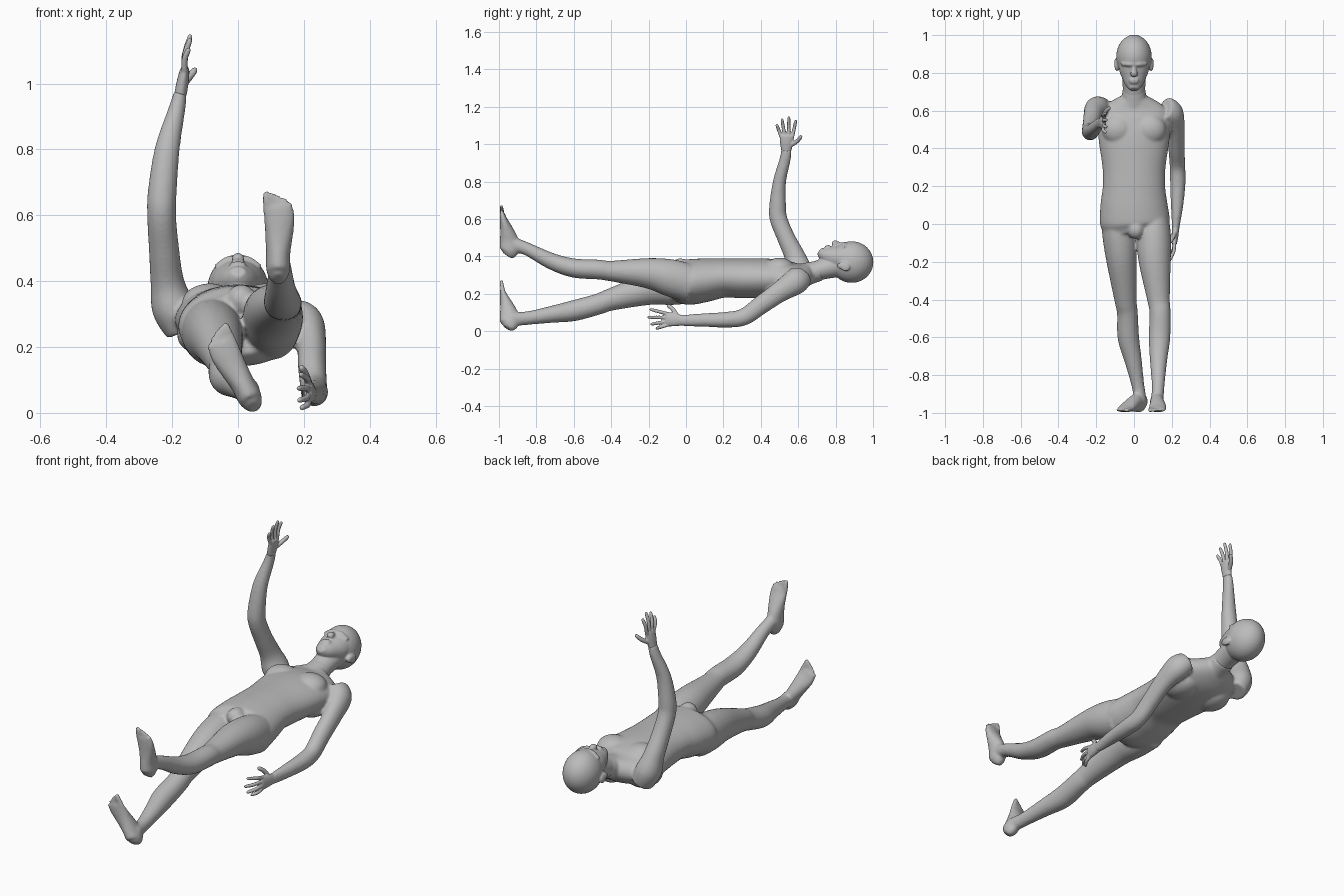
import bpy, bmesh, math
from mathutils import Vector, Matrix

skin = bpy.data.materials.new("plain grey")
skin.diffuse_color = (0.5, 0.5, 0.5, 1)
X, Y, Z = Vector((1, 0, 0)), Vector((0, 1, 0)), Vector((0, 0, 1))


def spline(pts, steps=5):
    """Catmull-Rom through sections of (x, y, z, radius a, radius b)."""
    p = [pts[0]] + list(pts) + [pts[-1]]
    out = []
    for i in range(1, len(p) - 2):
        for k in range(steps):
            t = k / steps
            out.append([0.5 * (2 * b + (c - a) * t + (2 * a - 5 * b + 4 * c - d) * t * t
                               + (3 * b - a - 3 * c + d) * t ** 3)
                        for a, b, c, d in zip(*p[i - 1:i + 3])])
    return out + [list(pts[-1])]


def loft(bm, pts, side=X, n=24):
    """Closed tube of ellipses; radius a lies along side."""
    s = spline(pts)
    rings = []
    for i, q in enumerate(s):
        t = (Vector(s[min(i + 1, len(s) - 1)][:3]) - Vector(s[max(i - 1, 0)][:3])).normalized()
        u = (side - t * side.dot(t)).normalized()
        w = t.cross(u)
        rings.append([bm.verts.new(Vector(q[:3]) + u * q[3] * math.cos(2 * math.pi * k / n)
                                   + w * q[4] * math.sin(2 * math.pi * k / n)) for k in range(n)])
    for r0, r1 in zip(rings, rings[1:]):
        for k in range(n):
            bm.faces.new((r0[k], r0[(k + 1) % n], r1[(k + 1) % n], r1[k]))
    bm.faces.new(rings[0][::-1])
    bm.faces.new(rings[-1])


def ball(bm, c, r):
    m = Matrix.Translation(c) @ Matrix.Diagonal((*r, 1))
    bmesh.ops.create_uvsphere(bm, u_segments=32, v_segments=20, radius=1, matrix=m)


def digit(bm, a, b, r, bend=Vector((0, 0, 0))):
    """Finger or toe from a to b with a rounded tip."""
    a, b = Vector(a), Vector(b)
    m = (a + b) / 2 + bend
    loft(bm, [(*a, r, r), (*m, r, r), (*a.lerp(b, .9), r * .85, r * .85), (*b, r * .35, r * .35)],
         side=Vector((.6, .5, .62)), n=12)


def finish(bm, name, voxel, smooth):
    """Fuse the overlapping volumes into one smooth skin."""
    bmesh.ops.recalc_face_normals(bm, faces=bm.faces)
    me = bpy.data.meshes.new(name)
    bm.to_mesh(me)
    bm.free()
    me.materials.append(skin)
    ob = bpy.data.objects.new(name, me)
    bpy.context.collection.objects.link(ob)
    mod = ob.modifiers.new("fuse", 'REMESH')
    mod.mode, mod.voxel_size, mod.use_smooth_shade = 'VOXEL', voxel, True
    mod = ob.modifiers.new("soften", 'SMOOTH')
    mod.factor, mod.iterations = 0.5, smooth
    return ob


# Torso
bm = bmesh.new()
loft(bm, [(0, .67, .32, .075, .05), (0, .62, .297, .16, .07), (0, .56, .285, .19, .09),
          (0, .45, .283, .188, .105), (0, .3, .283, .167, .106), (0, .2, .285, .165, .105),
          (0, .1, .273, .178, .117), (.005, 0, .262, .183, .12), (.01, -.06, .27, .14, .09)], n=40)
for sx in (-1, 1):                                   # chest and shoulder blades
    ball(bm, (sx * .085, .5, .335), (.085, .08, .058))
    ball(bm, (sx * .1, .5, .235), (.085, .1, .06))
ball(bm, (.01, -.03, .345), (.045, .05, .045))       # pubic mound
loft(bm, [(0, .6, .29, .08, .07), (0, .66, .31, .068, .06), (0, .72, .325, .06, .055)])

# Raised leg and lowered leg
loft(bm, [(.1, .03, .255, .085, .1), (.105, -.08, .285, .092, .1), (.11, -.2, .31, .085, .082),
          (.13, -.4, .322, .06, .055), (.138, -.47, .33, .056, .053), (.135, -.6, .338, .057, .051),
          (.13, -.72, .375, .046, .044), (.128, -.85, .44, .034, .035), (.123, -.94, .47, .033, .04)])
loft(bm, [(-.085, .03, .25, .09, .1), (-.075, -.08, .24, .09, .1), (-.065, -.2, .225, .08, .085),
          (-.045, -.4, .17, .059, .06), (-.035, -.47, .145, .055, .056), (-.03, -.6, .11, .057, .056),
          (-.005, -.72, .09, .046, .045), (.02, -.85, .07, .034, .036), (.035, -.94, .065, .033, .04)])


def foot(bm, heel, up, inner):
    def at(t, m, y):
        v = heel + up * t + inner * m
        return (v.x, y, v.z)
    loft(bm, [(*at(t, m, y), a, b) for t, m, y, a, b in (
        (0, 0, -.958, .02, .028), (.025, 0, -.945, .036, .05), (.08, 0, -.946, .037, .05),
        (.14, -.003, -.96, .043, .035), (.19, -.003, -.975, .048, .021), (.225, .003, -.983, .045, .013))],
        side=inner)
    for i, tip in enumerate((.27, .267, .258, .248, .235)):
        m = .037 - .019 * i
        digit(bm, at(.2, m * .9, -.979), at(tip, m, -.988), .012 if i == 0 else .009)


foot(bm, Vector((.122, 0, .405)), Z, -X)
foot(bm, Vector((.05, 0, .018)), Vector((-.46, 0, .888)), Vector((.888, 0, .46)))

# Raised arm and lowered arm
loft(bm, [(-.165, .61, .25, .055, .06), (-.197, .603, .32, .065, .072), (-.215, .582, .4, .051, .056),
          (-.225, .535, .5, .046, .048), (-.232, .495, .6, .044, .047), (-.23, .49, .67, .044, .045),
          (-.215, .5, .8, .038, .035), (-.186, .53, .92, .026, .03), (-.174, .537, .975, .02, .028)])
loft(bm, [(.165, .61, .295, .055, .065), (.2, .585, .265, .062, .07), (.222, .5, .21, .046, .056),
          (.225, .4, .14, .043, .05), (.23, .31, .077, .041, .046), (.232, .22, .062, .041, .042),
          (.228, .1, .06, .033, .036), (.222, 0, .058, .022, .031), (.22, -.03, .058, .02, .028)])
finish(bm, "body", .007, 8)


def hand(name, wrist, knuckle, spread, tips, thumb, bend):
    """Flat palm, four fingers fanned along spread, thumb on its positive side."""
    bm = bmesh.new()
    w, k = Vector(wrist), Vector(knuckle)
    loft(bm, [(*w, .027, .019), (*w.lerp(k, .5), .035, .018), (*w.lerp(k, .9), .038, .014),
              (*k, .034, .009)], side=spread)
    for i, tip in enumerate(tips):
        digit(bm, w.lerp(k, .85) + spread * (.029 - .0195 * i), tip, .0095, bend)
    digit(bm, w.lerp(k, .3) + spread * .018, thumb, .0115, spread * .008)
    finish(bm, name, .0035, 3)


hand("raised_hand", (-.175, .536, .965), (-.16, .54, 1.05), Y,
     [(-.15, .588, 1.13), (-.145, .55, 1.15), (-.146, .512, 1.138), (-.15, .484, 1.108)],
     (-.128, .62, 1.045), Vector((-.006, 0, 0)))
hand("lowered_hand", (.221, -.015, .058), (.213, -.11, .065), Z,
     [(.19, -.195, .118), (.183, -.207, .075), (.185, -.19, .037), (.192, -.162, .014)],
     (.19, -.1, .143), Vector((.008, 0, 0)))

# Head: cranium, face, nose, brow, lips and ears
bm = bmesh.new()
ball(bm, (0, .886, .37), (.094, .116, .111))
loft(bm, [(0, .712, .43, .022, .018), (0, .735, .415, .044, .038), (0, .77, .402, .062, .055),
          (0, .82, .392, .08, .073), (0, .88, .385, .085, .085)], n=32)
loft(bm, [(0, .64, .305, .066, .058), (0, .7, .323, .06, .054), (0, .76, .34, .062, .058),
          (0, .84, .36, .07, .07)])
loft(bm, [(0, .85, .458, .01, .012), (0, .82, .464, .012, .013), (0, .797, .469, .019, .017),
          (0, .786, .46, .015, .012)])
loft(bm, [(0, .768, .452, .024, .008), (0, .756, .451, .025, .009), (0, .744, .446, .018, .008)])
loft(bm, [(-.065, .848, .44, .01, .012), (-.03, .846, .464, .012, .012), (0, .846, .467, .012, .01),
          (.03, .846, .464, .012, .012), (.065, .848, .44, .01, .012)], side=Y)
for sx in (-1, 1):
    ball(bm, (sx * .09, .842, .35), (.014, .034, .021))
    ball(bm, (sx * .096, .853, .342), (.009, .024, .022))
finish(bm, "head", .005, 5)
